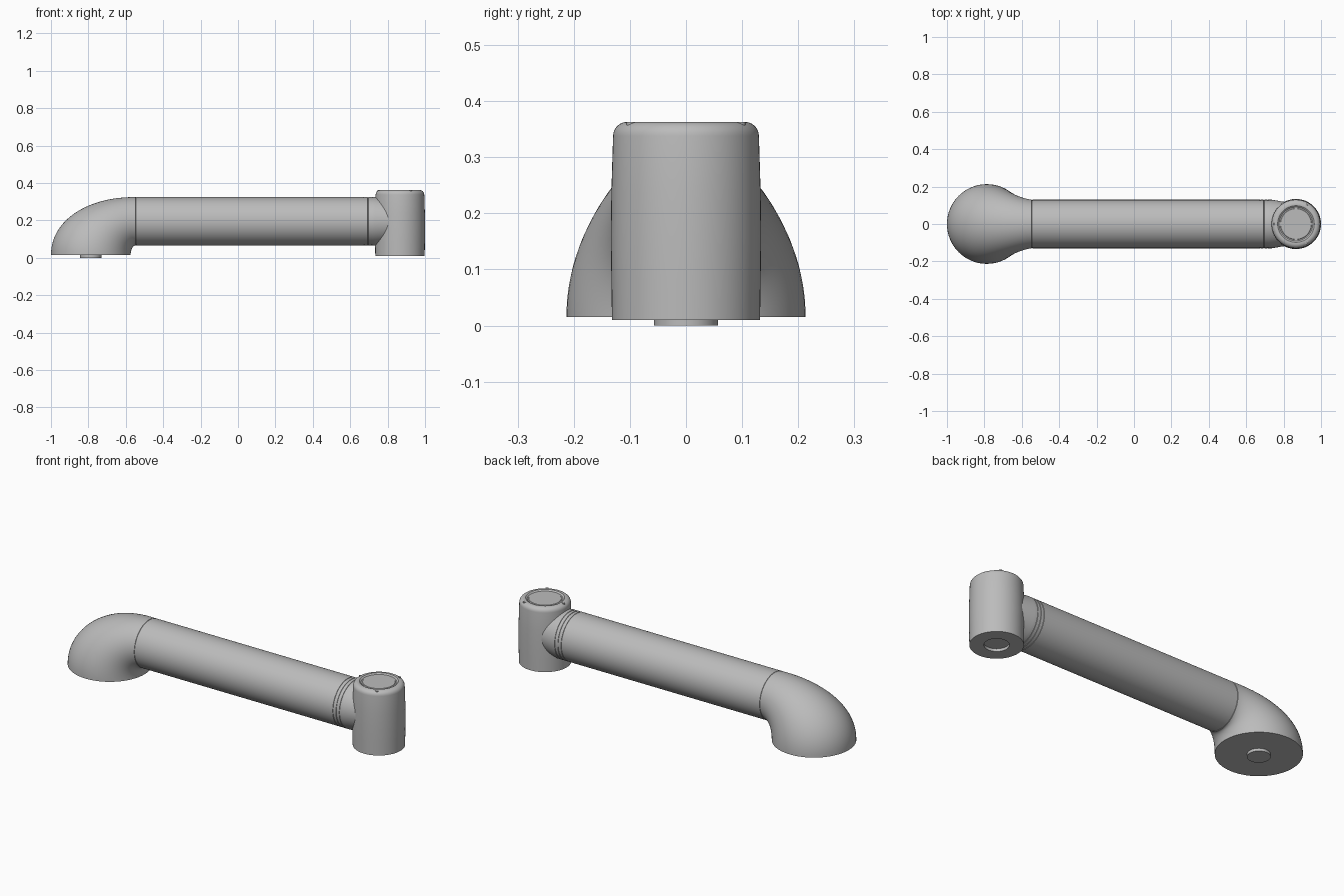
import bpy, bmesh
from math import sin, cos, pi, radians
from mathutils import Matrix, Vector

cube = bpy.data.objects.get("Cube")
if cube:
    bpy.data.objects.remove(cube)

grey = bpy.data.materials.new("light_grey")
grey.use_nodes = True
tone = (0.5, 0.5, 0.5, 1)
grey.diffuse_color = tone
grey.node_tree.nodes["Principled BSDF"].inputs["Base Color"].default_value = tone


def loft(name, rings, angle=30):
    """Skin a list of closed rings and cap both ends."""
    bm = bmesh.new()
    loops = [[bm.verts.new(p) for p in ring] for ring in rings]
    n = len(loops[0])
    for a, b in zip(loops, loops[1:]):
        for i in range(n):
            j = (i + 1) % n
            bm.faces.new((a[i], a[j], b[j], b[i]))
    bm.faces.new(loops[0])
    bm.faces.new(loops[-1])
    bmesh.ops.recalc_face_normals(bm, faces=bm.faces)
    mesh = bpy.data.meshes.new(name)
    bm.to_mesh(mesh)
    bm.free()
    obj = bpy.data.objects.new(name, mesh)
    bpy.context.collection.objects.link(obj)
    mesh.materials.append(grey)
    bpy.ops.object.select_all(action="DESELECT")
    obj.select_set(True)
    bpy.context.view_layer.objects.active = obj
    bpy.ops.object.shade_smooth_by_angle(angle=radians(angle))
    return obj


def lathe(name, profile, place, sides=64):
    """Revolve (radius, height) points about local z."""
    rings = [[place @ Vector((r * cos(2 * pi * i / sides), r * sin(2 * pi * i / sides), h))
              for i in range(sides)] for r, h in profile]
    return loft(name, rings)


# Curved elbow, swept from the wide round base to the tube
HINGE_X, BASE_Z, TUBE_R, TUBE_Z = -0.55, 0.015, 0.13, 0.195
STEPS, SIDES = 28, 64
rings = []
for s in range(STEPS + 1):
    t = pi / 2 * s / STEPS
    c, q = max(cos(t), 0), sin(t)
    inner = Vector((HINGE_X - 0.024 * c, 0, BASE_Z + 0.05 * q))
    outer = Vector((HINGE_X - 0.45 * c ** 0.95, 0, BASE_Z + 0.31 * q ** 0.95))
    mid, half = (inner + outer) / 2, (outer - inner) / 2
    width = TUBE_R + 0.083 * c ** 1.2
    rings.append([mid + half * cos(2 * pi * i / SIDES)
                  + Vector((0, width * sin(2 * pi * i / SIDES), 0)) for i in range(SIDES)])
loft("elbow", rings, 40)

# Locating boss under the elbow
lathe("base_boss", [(0.057, 0), (0.057, 0.03)], Matrix.Translation((-0.787, 0, 0)))

# Long tube with seam grooves and a neck that narrows into the joint
profile = [(TUBE_R, HINGE_X)]
for x in (-0.545, 0.675, 0.695, 0.715):
    profile += [(TUBE_R, x - 0.002), (TUBE_R - 0.002, x - 0.001),
                (TUBE_R - 0.002, x + 0.001), (TUBE_R, x + 0.002)]
profile += [(TUBE_R, 0.735), (0.119, 0.8), (0.117, 0.86)]
along_x = Matrix.Translation((0, 0, TUBE_Z)) @ Matrix.Rotation(pi / 2, 4, "Y")
lathe("arm_tube", profile, along_x)

# Upright joint housing: bottom recess, bulged wall, rounded rim, dished lid
JOINT_X, TOP = 0.866, 0.363
profile = [(0.062, 0.025), (0.062, 0.01), (0.132, 0.01), (0.133, 0.08), (0.134, 0.16),
           (0.133, 0.24), (0.130, TOP - 0.025)]
for k in range(1, 7):
    a = pi / 2 * k / 6
    profile.append((0.105 + 0.025 * cos(a), TOP - 0.025 + 0.025 * sin(a)))
profile += [(0.098, TOP), (0.090, TOP - 0.006), (0.084, TOP - 0.006), (0.082, TOP - 0.004)]
lathe("joint_housing", profile, Matrix.Translation((JOINT_X, 0, 0)))

# Three small screws around the lid
for k, deg in enumerate((60, 180, 300)):
    a = radians(deg)
    spot = Matrix.Translation((JOINT_X + 0.112 * cos(a), 0.112 * sin(a), 0))
    lathe(f"lid_screw_{k + 1}", [(0.009, TOP - 0.01), (0.009, TOP), (0.006, TOP),
                                 (0.005, TOP - 0.002)], spot, 16)
